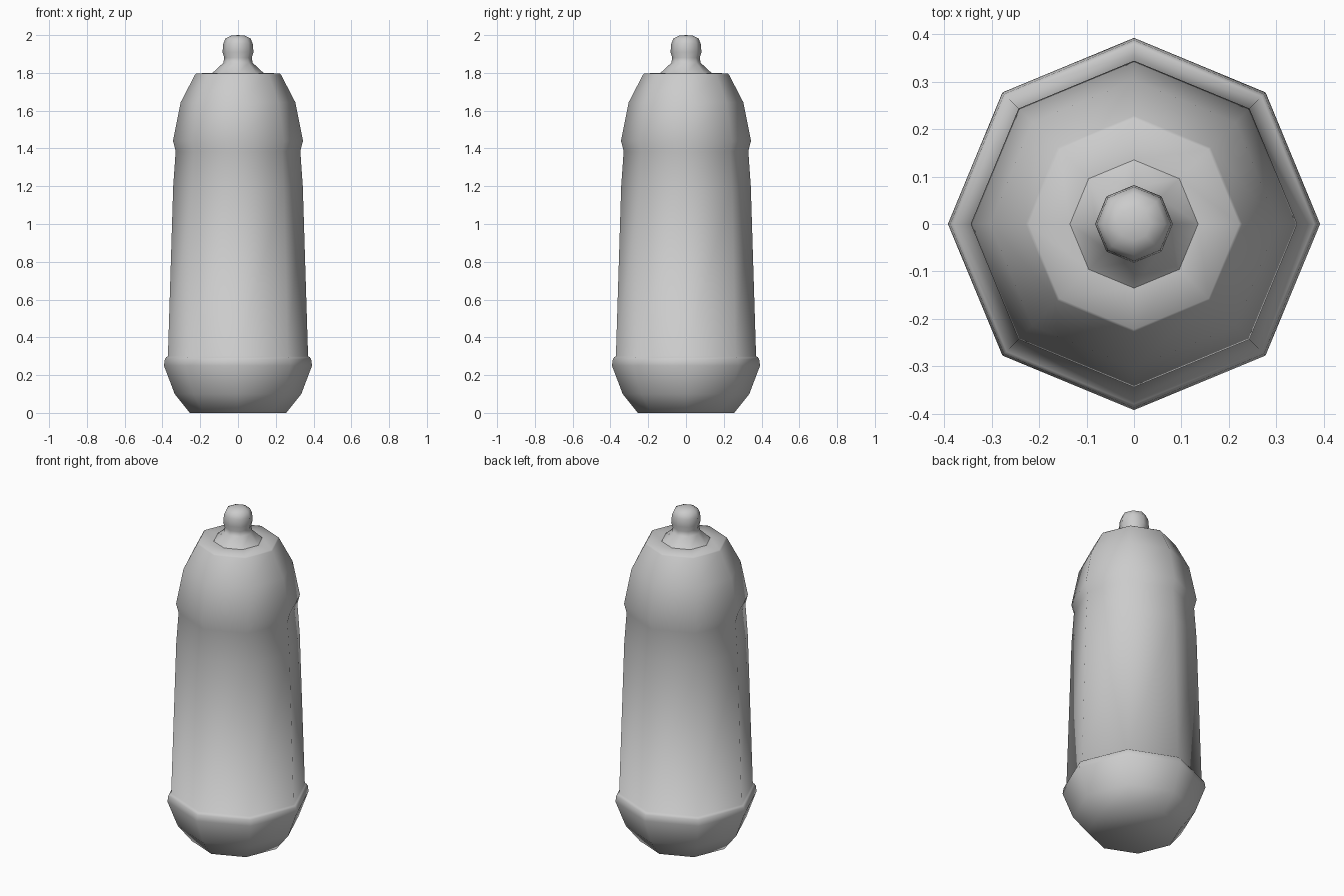
import bpy, bmesh
from math import cos, sin, pi

if "Cube" in bpy.data.objects:
    bpy.data.objects.remove(bpy.data.objects["Cube"])

SIDES = 8


def lathe(name, profile, close_bottom=False):
    """Revolve (radius, z) points into a smooth-shaded eight-sided part."""
    bm = bmesh.new()
    rings = [[bm.verts.new((r * cos(2 * pi * i / SIDES), r * sin(2 * pi * i / SIDES), z))
              for i in range(SIDES)] for r, z in profile if r > 0]
    for low, high in zip(rings, rings[1:]):
        for i in range(SIDES):
            j = (i + 1) % SIDES
            bm.faces.new((low[i], low[j], high[j], high[i]))
    if close_bottom:
        bm.faces.new(rings[0][::-1])
    if profile[-1][0] == 0:
        tip = bm.verts.new((0, 0, profile[-1][1]))
        for i in range(SIDES):
            bm.faces.new((rings[-1][i], rings[-1][(i + 1) % SIDES], tip))
    for f in bm.faces:
        f.smooth = True
    mesh = bpy.data.meshes.new(name)
    bm.to_mesh(mesh)
    bm.free()
    obj = bpy.data.objects.new(name, mesh)
    bpy.context.collection.objects.link(obj)
    return obj


# Main shell: rounded base cup, tapering barrel, domed shoulder and flat top
lathe("bottle_body", [
    (0.255, 0.0), (0.335, 0.10), (0.392, 0.25), (0.387, 0.285), (0.380, 0.295),
    (0.371, 0.30), (0.343, 1.20), (0.330, 1.385), (0.344, 1.44),
    (0.303, 1.645), (0.228, 1.79), (0.222, 1.797), (0.135, 1.80),
], close_bottom=True)

# Nozzle: flared foot and rounded tip
lathe("nozzle", [
    (0.135, 1.80), (0.078, 1.853), (0.073, 1.88), (0.082, 1.91),
    (0.078, 1.955), (0.066, 1.983), (0.035, 1.997), (0, 2.0),
])
